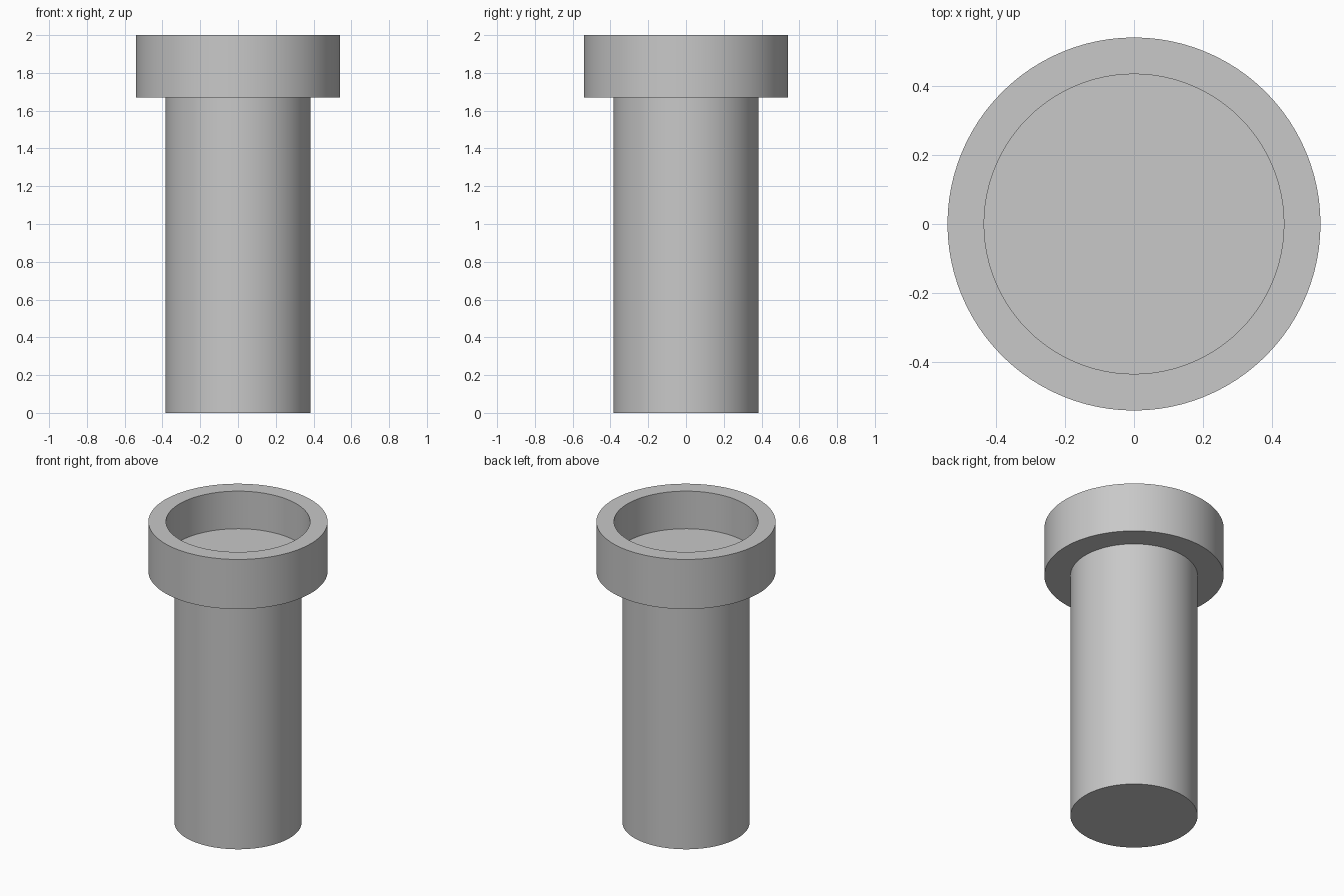
import bpy
import bmesh
from math import radians, tau
from mathutils import Matrix

if "Cube" in bpy.data.objects:
    bpy.data.objects.remove(bpy.data.objects["Cube"], do_unlink=True)

SEGMENTS = 96
SHAFT_R, RIM_R, BORE_R = 0.383, 0.54, 0.434
RIM_BOTTOM, FLOOR, TOP = 1.67, 1.75, 2.0

# Plain grey
grey = bpy.data.materials.new("plain_grey")
color = (0.58, 0.58, 0.58, 1)
grey.diffuse_color = color
grey.use_nodes = True
grey.node_tree.nodes["Principled BSDF"].inputs["Base Color"].default_value = color


def lathe(name, profile):
    """Spin a (radius, height) profile about z into one closed solid."""
    bm = bmesh.new()
    verts = [bm.verts.new((r, 0, z)) for r, z in profile]
    edges = [bm.edges.new(pair) for pair in zip(verts, verts[1:])]
    bmesh.ops.spin(bm, geom=verts + edges, cent=(0, 0, 0), axis=(0, 0, 1),
                   angle=tau, steps=SEGMENTS, use_duplicate=False)
    bmesh.ops.remove_doubles(bm, verts=bm.verts, dist=0.0001)
    bmesh.ops.recalc_face_normals(bm, faces=bm.faces)
    mesh = bpy.data.meshes.new(name)
    bm.to_mesh(mesh)
    bm.free()
    mesh.materials.append(grey)
    obj = bpy.data.objects.new(name, mesh)
    bpy.context.collection.objects.link(obj)
    bpy.ops.object.select_all(action="DESELECT")
    obj.select_set(True)
    bpy.context.view_layer.objects.active = obj
    bpy.ops.object.shade_smooth_by_angle(angle=radians(30))
    return obj


# Solid shaft with a wider, recessed collar on top
lathe("collared_shaft", [
    (0, 0), (SHAFT_R, 0), (SHAFT_R, RIM_BOTTOM), (RIM_R, RIM_BOTTOM),
    (RIM_R, TOP), (BORE_R, TOP), (BORE_R, FLOOR), (0, FLOOR),
])
